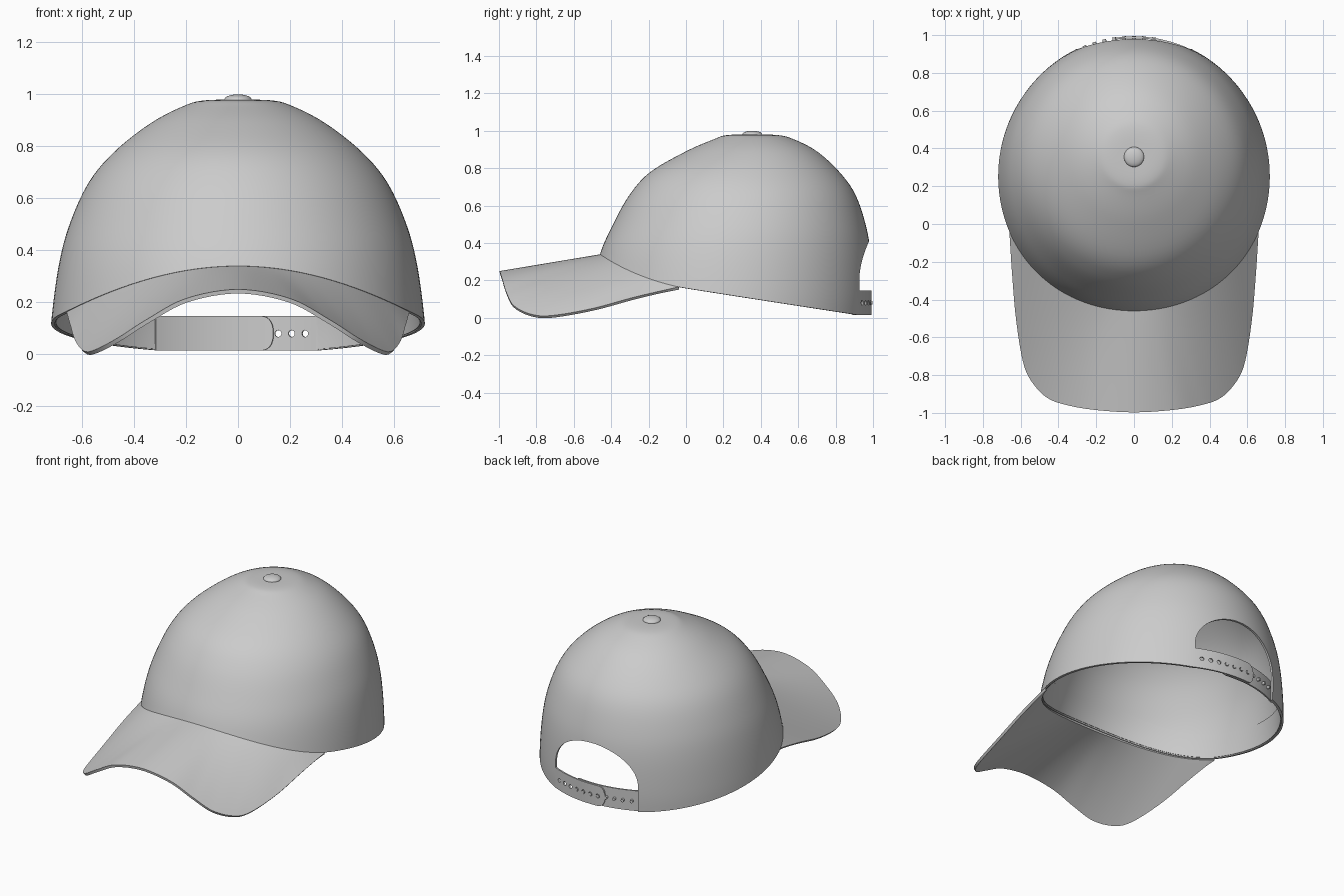
import bpy, bmesh, math
from mathutils import Vector

if "Cube" in bpy.data.objects:
    bpy.data.objects.remove(bpy.data.objects["Cube"])

# Crown profile, top to bottom: z, half width, front y, back y
CROWN = [(.98, 0, .355, .355), (.977, .13, .22, .49), (.955, .21, .15, .575),
         (.89, .335, 0, .70), (.78, .475, -.19, .82), (.66, .575, -.30, .905),
         (.5, .648, -.39, .96), (.34, .69, -.46, .988), (.13, .718, -.51, .997),
         (-.03, .725, -.53, .99), (-.15, .725, -.54, .98)]
# Right half of the visor edge, from centre to where it meets the crown
BRIM = [(0, -.997, .25), (.2, -.985, .215), (.35, -.96, .135), (.46, -.92, .065),
        (.545, -.83, .02), (.59, -.72, .012), (.625, -.5, .05), (.645, -.27, .112),
        (.66, -.04, .165)]
TIP = math.radians(67.6)


def spline(pts, t):
    i = max(0, min(int(t), len(pts) - 2))
    f = t - i
    b, c = Vector(pts[i]), Vector(pts[i + 1])
    a = Vector(pts[i - 1]) if i else 2 * b - c
    d = Vector(pts[i + 2]) if i + 2 < len(pts) else 2 * c - b
    return b + (c - a) * f / 2 + (2*a - 5*b + 4*c - d) * f*f / 2 + (3*b - a - 3*c + d) * f**3 / 2


def crown_point(a, u, inset=0):
    z, w, yf, yb = spline(CROWN, u)
    w, h = w - inset, (yb - yf) / 2 - inset
    return Vector((w * math.sin(a), (yf + yb) / 2 - h * math.cos(a), z))


def rim_z(a):
    if abs(a) < TIP:
        return .34 - .175 * (math.sin(a) / math.sin(TIP)) ** 2
    return .165 - .155 * (.25 - .75 * math.cos(a) + .04)


def level(z):
    lo, hi = 0, len(CROWN) - 1
    for _ in range(30):
        m = (lo + hi) / 2
        lo, hi = (m, hi) if spline(CROWN, m)[0] > z else (lo, m)
    return lo


def finish(ob, angle=35):
    dg = bpy.context.evaluated_depsgraph_get()
    me = bpy.data.meshes.new_from_object(ob.evaluated_get(dg))
    ob.modifiers.clear()
    ob.data = me
    bpy.ops.object.select_all(action='DESELECT')
    ob.select_set(True)
    bpy.context.view_layer.objects.active = ob
    bpy.ops.object.shade_smooth_by_angle(angle=math.radians(angle))


def mesh_object(name, bm):
    me = bpy.data.meshes.new(name)
    bm.to_mesh(me)
    bm.free()
    ob = bpy.data.objects.new(name, me)
    bpy.context.collection.objects.link(ob)
    return ob


def sheet(name, rows, thickness):
    bm = bmesh.new()
    g = [[bm.verts.new(p) for p in r] for r in rows]
    for r, s in zip(g, g[1:]):
        for j in range(len(r) - 1):
            bm.faces.new((r[j], s[j], s[j + 1], r[j + 1]))
    bmesh.ops.remove_doubles(bm, verts=bm.verts, dist=1e-5)
    ob = mesh_object(name, bm)
    m = ob.modifiers.new("thickness", 'SOLIDIFY')
    m.thickness, m.offset = thickness, -1
    return ob


def cut(ob, cutter):
    m = ob.modifiers.new("cut", 'BOOLEAN')
    m.operation, m.object, m.solver = 'DIFFERENCE', cutter, 'EXACT'
    cutter.hide_render = True


# Crown shell
N, ROWS = 128, 40
angles = [2 * math.pi * j / N for j in range(N + 1)]
ang = [a if a <= math.pi else a - 2 * math.pi for a in angles]
rim = [level(rim_z(a)) for a in ang]
crown = sheet("crown", [[crown_point(a, r * i / ROWS) for a, r in zip(ang, rim)]
                        for i in range(ROWS + 1)], .014)

# Arched opening at the back
bm = bmesh.new()
arch = [(-.3, -.2)] + [(-.3 * math.cos(math.pi * k / 32), .18 + .23 * math.sin(math.pi * k / 32))
                       for k in range(33)] + [(.3, -.2)]
face = bm.faces.new([bm.verts.new((x, .6, z)) for x, z in arch])
ext = bmesh.ops.extrude_face_region(bm, geom=[face])
bmesh.ops.translate(bm, vec=(0, .8, 0), verts=[v for v in ext['geom'] if isinstance(v, bmesh.types.BMVert)])
bmesh.ops.recalc_face_normals(bm, faces=bm.faces)
arch_cutter = mesh_object("arch_cutter", bm)
cut(crown, arch_cutter)
finish(crown)
bpy.data.objects.remove(arch_cutter)

# Inner sweatband
band_angles = [math.radians(-154 + 308 * j / 100) for j in range(101)]
band = sheet("sweatband", [[crown_point(a, level(rim_z(a) + .004 + .14 * (1 - i / 6)), .013)
                            for a in band_angles] for i in range(7)], .006)
finish(band)

# Visor lofted from the crown rim to its outer edge
edge = [(-x, y, z) for x, y, z in BRIM[:0:-1]] + BRIM
rows = []
for k in range(17):
    row = []
    for j in range(97):
        t = j / 6
        a = (t / 8 - 1) * TIP
        row.append(crown_point(a, level(rim_z(a)), .004).lerp(spline(edge, t), k / 16))
    rows.append(row)
finish(sheet("visor", rows, .016), 50)

# Top button
bpy.ops.mesh.primitive_uv_sphere_add(segments=32, ring_count=16, location=(0, .355, .98))
button = bpy.context.object
button.name = "top_button"
button.scale = (.053, .053, .02)
finish(button)


# Back strap halves
def strap_y(x, inset):
    return .243 + (.752 - inset) * math.sqrt(1 - (x / (.72 - inset)) ** 2)


def pins(name, xs, radius, depth, inset):
    bm = bmesh.new()
    for x in xs:
        c = Vector((x, strap_y(x, inset), .08))
        rot = Vector((x, c.y - .243, 0)).to_track_quat('Z', 'Y').to_matrix().to_4x4()
        rot.translation = c
        bmesh.ops.create_cone(bm, cap_ends=True, segments=16, radius1=radius,
                              radius2=radius, depth=depth, matrix=rot)
    return mesh_object(name, bm)


def strap(name, start, end, inset):
    cols = []
    for i in range(41):
        s = math.sin(i / 40 * math.pi / 2)
        x = start + (end - start) * s
        d = max(0, 1 - abs(end - x) / .05)
        h = .066 * max(.05, 1 - d ** 2.4) ** (1 / 2.4)
        cols.append((x, h))
    if end < start:
        cols.reverse()
    return sheet(name, [[(x, strap_y(x, inset), .081 + h * v) for x, h in cols]
                        for v in (-1, -.33, .33, 1)], .01)


SPACING = .052
outer = strap("outer_strap", .32, -.1, .002)
inner = strap("inner_strap", -.32, .137, .016)
holes = pins("hole_cutter", [.26 - SPACING * i for i in range(7)], .013, .1, .005)
cut(outer, holes)
finish(outer)
finish(inner)
bpy.data.objects.remove(holes)
finish(pins("strap_pegs", [.104 - SPACING * i for i in range(8)], .01, .02, .009))
